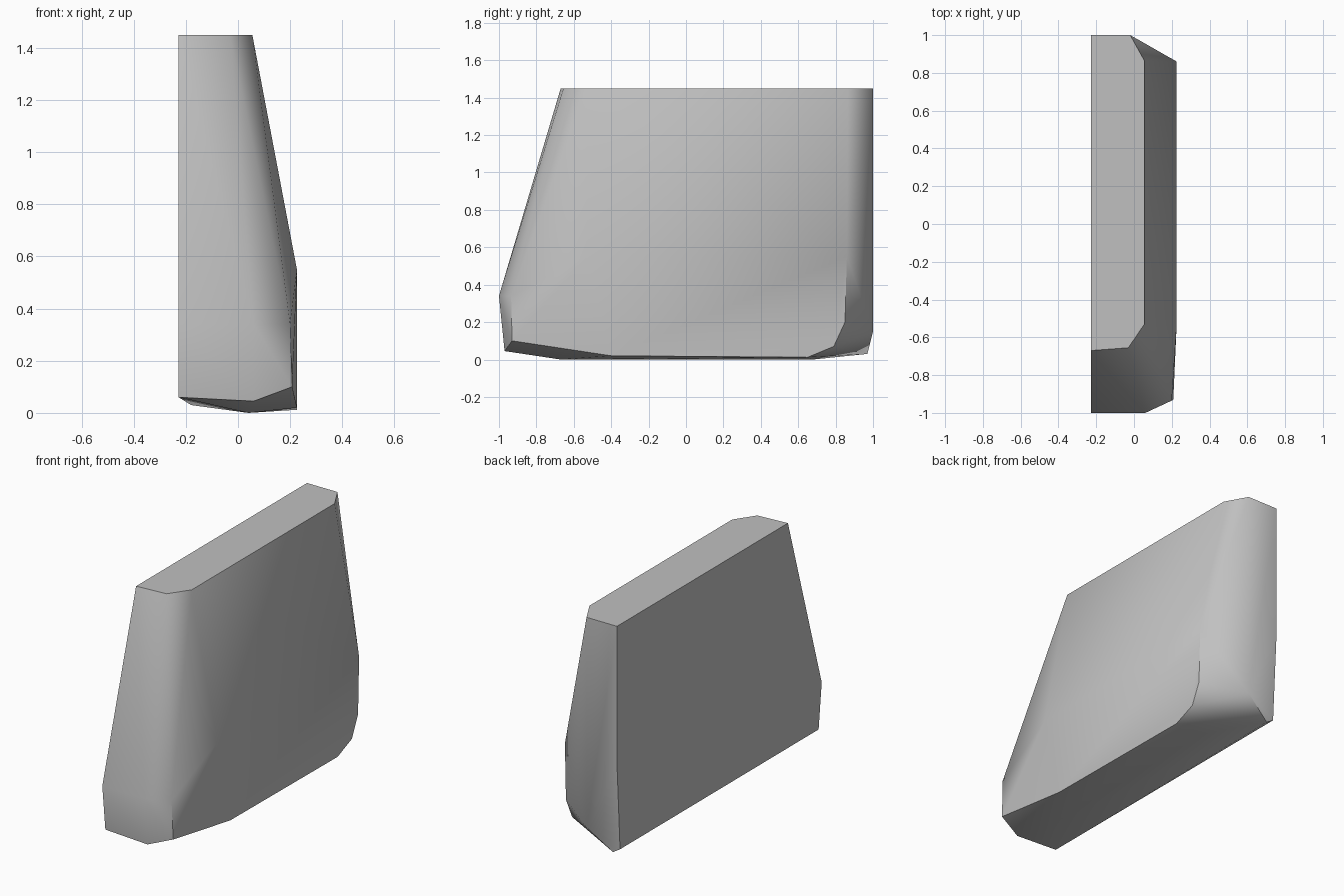
import bpy
import bmesh
import math

# Remove the default cube if the scene has it
default_cube = bpy.data.objects.get("Cube")
if default_cube:
    bpy.data.objects.remove(default_cube, do_unlink=True)

# Main dimensions
TOP = 1.45
INNER = -0.228
OUTER = 0.226


def make_material(name, colour):
    material = bpy.data.materials.new(name)
    material.use_nodes = True
    rgba = (*colour, 1.0)
    material.diffuse_color = rgba
    shader = material.node_tree.nodes["Principled BSDF"]
    shader.inputs["Base Color"].default_value = rgba
    shader.inputs["Roughness"].default_value = 0.8
    return material


def convex_part(name, points, material, sharp_degrees):
    """Wrap a faceted shell around the corner points of a part."""
    bm = bmesh.new()
    for point in points:
        bm.verts.new(point)
    result = bmesh.ops.convex_hull(bm, input=bm.verts[:])
    spare = {v for key in ("geom_interior", "geom_unused") for v in result[key]
             if isinstance(v, bmesh.types.BMVert)}
    bmesh.ops.delete(bm, geom=list(spare), context="VERTS")
    bmesh.ops.dissolve_limit(bm, angle_limit=math.radians(0.3),
                             verts=bm.verts[:], edges=bm.edges[:])
    bmesh.ops.recalc_face_normals(bm, faces=bm.faces[:])
    mesh = bpy.data.meshes.new(name)
    bm.to_mesh(mesh)
    bm.free()
    mesh.materials.append(material)
    part = bpy.data.objects.new(name, mesh)
    bpy.context.collection.objects.link(part)
    bpy.ops.object.select_all(action="DESELECT")
    part.select_set(True)
    bpy.context.view_layer.objects.active = part
    bpy.ops.object.shade_smooth_by_angle(angle=math.radians(sharp_degrees))
    return part


# Flat top with two chamfered corners
top_outline = [(INNER, -0.67), (-0.03, -0.655), (0.055, -0.53),
               (0.055, 0.865), (-0.02, 1), (INNER, 1)]
points = [(x, y, TOP) for x, y in top_outline]

# Raked front: the widest line and the lower lip
points += [(INNER, -1, 0.34), (0.06, -1, 0.34), (0.2, -0.935, 0.34)]
points += [(INNER, -0.97, 0.06), (0.06, -0.97, 0.045), (0.208, -0.93, 0.1)]

# Outer side: upright rim running along the side and round the back corner
side_rim = [(-0.53, 0.55), (-0.4, 0.02), (0.65, 0.012),
            (0.79, 0.07), (0.85, 0.2), (0.86, 0.55)]
points += [(OUTER, y, z) for y, z in side_rim]

# Back: chamfer line and inner edge
points += [(-0.02, 1, 0.15), (INNER, 1, 0.6), (INNER, 0.97, 0.06)]

# Underside: shallow keel and the rounded inner bottom edge
points += [(0.04, y, 0) for y in (-0.67, 0.68)]
points += [(-0.18, 0.97, 0.03)]

grey = make_material("plain grey", (0.53, 0.53, 0.53))
convex_part("tapered_panel_body", points, grey, 38)
